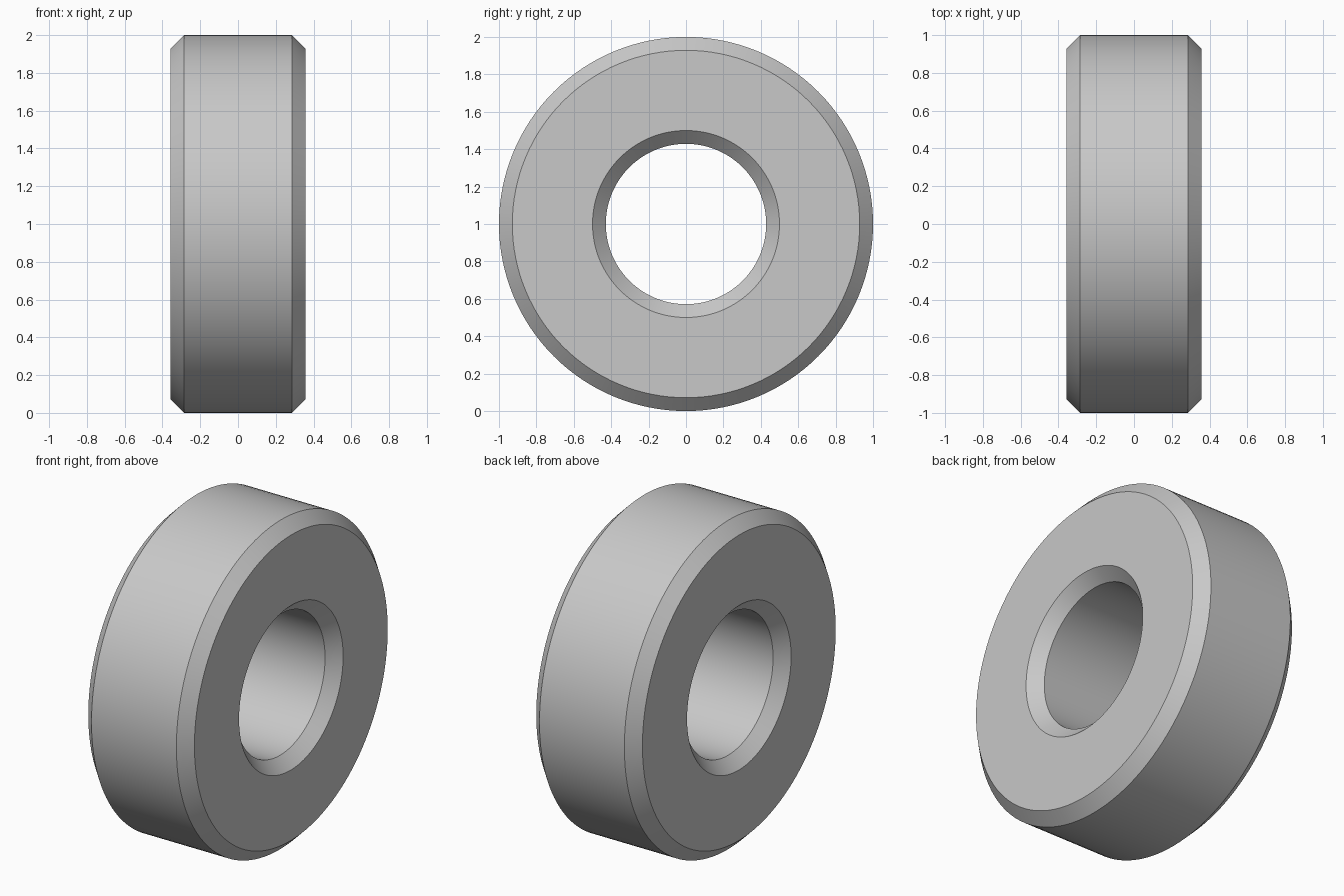
import bpy
import bmesh
import math
from mathutils import Matrix, Vector

cube = bpy.data.objects.get("Cube")
if cube:
    bpy.data.objects.remove(cube, do_unlink=True)

OUTER, BORE = 1.0, 0.4286
HALF_WIDTH, CHAMFER = 0.357, 0.0714
SEGMENTS = 128

# Plain grey material
grey = bpy.data.materials.new("plain grey")
grey.use_nodes = True
colour = (0.58, 0.58, 0.58, 1)
grey.diffuse_color = colour
grey.node_tree.nodes["Principled BSDF"].inputs["Base Color"].default_value = colour

# Chamfered cross-section as (x, radius), mirrored to a closed loop
half = [(HALF_WIDTH - CHAMFER, BORE), (HALF_WIDTH, BORE + CHAMFER),
        (HALF_WIDTH, OUTER - CHAMFER), (HALF_WIDTH - CHAMFER, OUTER)]
profile = half + [(-x, r) for x, r in reversed(half)]

# Revolve the section about the x axis
bm = bmesh.new()
rings = []
for i in range(SEGMENTS):
    turn = Matrix.Rotation(math.tau * i / SEGMENTS, 3, "X")
    rings.append([bm.verts.new(turn @ Vector((x, 0, r))) for x, r in profile])
for i, ring in enumerate(rings):
    following = rings[(i + 1) % SEGMENTS]
    for j in range(len(profile)):
        k = (j + 1) % len(profile)
        bm.faces.new((ring[j], ring[k], following[k], following[j]))
bmesh.ops.recalc_face_normals(bm, faces=bm.faces)
bmesh.ops.translate(bm, verts=bm.verts, vec=(0, 0, OUTER))

mesh = bpy.data.meshes.new("chamfered_ring")
bm.to_mesh(mesh)
bm.free()
mesh.materials.append(grey)
ring_object = bpy.data.objects.new("chamfered_ring", mesh)
bpy.context.collection.objects.link(ring_object)

# Smooth curved walls, crisp chamfer edges
bpy.ops.object.select_all(action="DESELECT")
ring_object.select_set(True)
bpy.context.view_layer.objects.active = ring_object
bpy.ops.object.shade_smooth_by_angle(angle=math.radians(30))
